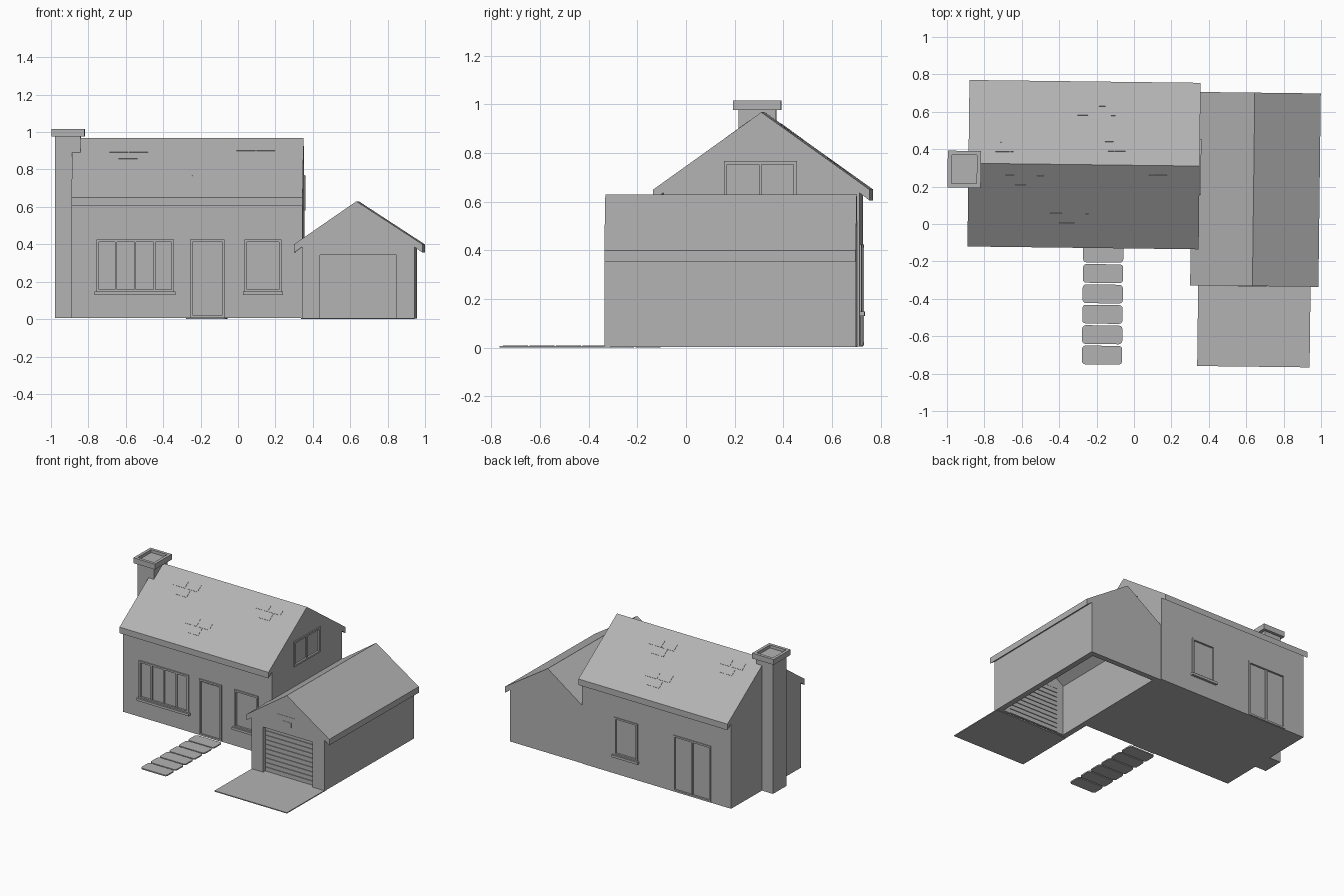
import bpy, bmesh, math
from mathutils import Matrix, Vector

if "Cube" in bpy.data.objects:
    bpy.data.objects.remove(bpy.data.objects["Cube"])

YAW = Matrix.Rotation(math.radians(-0.7), 4, 'Z')
X0, X1, Y0, Y1 = -0.889, 0.347, -0.09, 0.715   # house walls
RIDGE_Y, RIDGE_Z, EAVE_Z = 0.314, 0.968, 0.65
GREY = bpy.data.materials.new("mid_grey")
GREY.diffuse_color = (0.45, 0.45, 0.45, 1)
GREY.use_nodes = True
GREY.node_tree.nodes["Principled BSDF"].inputs["Base Color"].default_value = GREY.diffuse_color


def add_object(name, bm):
    bmesh.ops.recalc_face_normals(bm, faces=bm.faces)
    me = bpy.data.meshes.new(name)
    bm.to_mesh(me)
    bm.free()
    me.materials.append(GREY)
    ob = bpy.data.objects.new(name, me)
    bpy.context.collection.objects.link(ob)
    ob.matrix_world = YAW
    return ob


def box_in(bm, a, b):
    lo = Vector([min(p, q) for p, q in zip(a, b)])
    hi = Vector([max(p, q) for p, q in zip(a, b)])
    m = Matrix.Translation((lo + hi) / 2) @ Matrix.Diagonal((*(hi - lo), 1))
    bmesh.ops.create_cube(bm, size=1, matrix=m)


def boxes(name, pairs):
    bm = bmesh.new()
    for a, b in pairs:
        box_in(bm, a, b)
    return add_object(name, bm)


def prism(name, profile, start, end, axis):
    """Extrude a 2D profile (u, z) along the x or y axis."""
    bm = bmesh.new()
    place = (lambda u, z, t: (t, u, z)) if axis == 'x' else (lambda u, z, t: (u, t, z))
    f = bm.faces.new([bm.verts.new(place(u, z, start)) for u, z in profile])
    r = bmesh.ops.extrude_face_region(bm, geom=[f])
    d = Vector(place(0, 0, end - start))
    bmesh.ops.translate(bm, vec=d, verts=[v for v in r['geom'] if isinstance(v, bmesh.types.BMVert)])
    return add_object(name, bm)


def gable(c, wall, eave, base, soffit, eave_lo, eave_hi, ridge, shift=0):
    half = [(wall, base), (wall, soffit), (eave, eave_lo), (eave, eave_hi)]
    return ([(c + u, z) for u, z in half] + [(c + shift, ridge)]
            + [(c - u, z) for u, z in reversed(half)])


def cut(ob, cutter):
    cutter.hide_render = True
    m = ob.modifiers.new("cut", 'BOOLEAN')
    m.operation = 'DIFFERENCE'
    m.solver = 'EXACT'
    m.object = cutter
    bpy.context.view_layer.objects.active = ob
    bpy.ops.object.modifier_apply(modifier=m.name)
    bpy.data.objects.remove(cutter, do_unlink=True)


# House body with pitched roof
house = prism("house_body", gable(RIDGE_Y, 0.403, 0.445, 0.005, 0.637, 0.605, EAVE_Z, RIDGE_Z),
              X0, X1, 'x')

# Windows and doors: shallow recess, frame, mullions, optional sill
SIDES = {'front': lambda u, d, z: (u, Y0 - d, z),
         'back': lambda u, d, z: (u, Y1 + d, z),
         'right': lambda u, d, z: (X1 + d, u, z)}
recesses = []


def opening(name, side, u0, u1, z0, z1, panes=1, sill=False):
    p, t = SIDES[side], 0.013
    spans = [(u0, u0 + t, z0, z1), (u1 - t, u1, z0, z1),
             (u0 + t, u1 - t, z1 - t, z1), (u0 + t, u1 - t, z0, z0 + t)]
    parts = [(p(a, -0.01, c), p(b, 0.008, d)) for a, b, c, d in spans]
    for i in range(1, panes):
        u = u0 + (u1 - u0) * i / panes
        parts.append((p(u - 0.005, -0.01, z0 + t), p(u + 0.005, 0.004, z1 - t)))
    if sill:
        parts.append((p(u0 - 0.01, -0.01, z0 - 0.015), p(u1 + 0.01, 0.02, z0 + 0.003)))
    boxes(name, parts)
    recesses.append((p(u0 + 0.005, -0.006, z0 + 0.005), p(u1 - 0.005, 0.03, z1 - 0.005)))


opening("front_large_window", 'front', -0.755, -0.342, 0.145, 0.425, 4, True)
opening("front_small_window", 'front', 0.037, 0.233, 0.145, 0.425, 1, True)
opening("front_door_frame", 'front', -0.255, -0.07, 0.008, 0.425)
opening("back_window", 'back', -0.115, 0.08, 0.145, 0.425, 1, True)
opening("patio_door", 'back', -0.724, -0.41, 0.008, 0.425, 2)
opening("gable_window", 'right', 0.16, 0.46, 0.58, 0.767, 2)
cut(house, boxes("recess_cutter", recesses))

# Front door leaf
boxes("front_door", [((-0.235, Y0 + 0.01, 0.02), (-0.09, Y0 + 0.001, 0.405))])

# Chimney shaft and hollow cap
boxes("chimney_shaft", [((-0.98, 0.205, 0.005), (-0.845, 0.36, 0.985))])
cx0, cx1, cy0, cy1, w = -1.0, -0.822, 0.183, 0.38, 0.022
boxes("chimney_cap", [((cx0, cy0, 0.977), (cx1, cy0 + w, 1.017)),
                      ((cx0, cy1 - w, 0.977), (cx1, cy1, 1.017)),
                      ((cx0, cy0 + w, 0.977), (cx0 + w, cy1 - w, 1.017)),
                      ((cx1 - w, cy0 + w, 0.977), (cx1, cy1 - w, 1.017)),
                      ((cx0 + w, cy0 + w, 0.977), (cx1 - w, cy1 - w, 0.995))])

# Garage shell, open underneath, with a door opening
GX, GY0 = 0.647, -0.324
garage = prism("garage_body", gable(GX, 0.302, 0.343, 0.003, 0.385, 0.355, 0.40, 0.63, -0.01),
               GY0, 0.71, 'y')
cut(garage, prism("interior_cutter", [(GX - 0.26, -0.1), (GX + 0.26, -0.1), (GX + 0.26, 0.38),
                                      (GX - 0.01, 0.555), (GX - 0.26, 0.38)], -0.28, 0.67, 'y'))
cut(garage, boxes("door_cutter", [((GX - 0.205, -0.4, -0.1), (GX + 0.205, -0.2, 0.342))]))

# Roller door made of slats
slats, N = [((GX - 0.21, -0.292, 0.004), (GX + 0.21, -0.285, 0.342))], 10
for i in range(N):
    z, h = 0.004 + i * 0.0338, 0.0338
    slats.append(((GX - 0.205, -0.298, z + 0.002), (GX + 0.205, -0.279, z + h - 0.002)))
boxes("garage_door", slats)

# Driveway
boxes("driveway", [((0.347, -0.755, 0), (0.948, -0.3, 0.007))])

# Stepping stones with rounded corners
for i in range(6):
    bm = bmesh.new()
    y = -0.703 + i * 0.109
    box_in(bm, (-0.27, y - 0.05, 0), (-0.055, y + 0.05, 0.009))
    upright = [e for e in bm.edges if abs(e.verts[0].co.z - e.verts[1].co.z) > 0.005]
    bmesh.ops.bevel(bm, geom=upright, offset=0.018, segments=3, profile=0.5, affect='EDGES')
    add_object(f"stepping_stone_{i + 1}", bm)

# Patches of raised roof tiles
bm = bmesh.new()
PITCH = math.atan2(RIDGE_Z - EAVE_Z, 0.445)
for x, y in [(-0.64, 0.23), (0.04, 0.24), (-0.40, 0.03), (-0.72, 0.4), (-0.16, 0.41), (-0.26, 0.6)]:
    s = 1 if y < RIDGE_Y else -1
    for dx, dy in [(0, 0), (0.105, 0), (0.05, -0.05)]:
        py = y + s * dy
        pz = RIDGE_Z - abs(py - RIDGE_Y) * math.tan(PITCH)
        m = (Matrix.Translation((x + dx, py, pz)) @ Matrix.Rotation(s * PITCH, 4, 'X')
             @ Matrix.Diagonal((0.1, 0.056, 0.004, 1)))
        bmesh.ops.create_cube(bm, size=1, matrix=m)
add_object("roof_tiles", bm)

# A few raised bricks on the garage gable
boxes("gable_bricks", [((x, GY0 - 0.002, z), (x + 0.075, -0.31, z + 0.035))
                       for x, z in [(0.56, 0.44), (0.64, 0.44), (0.6, 0.4)]])
